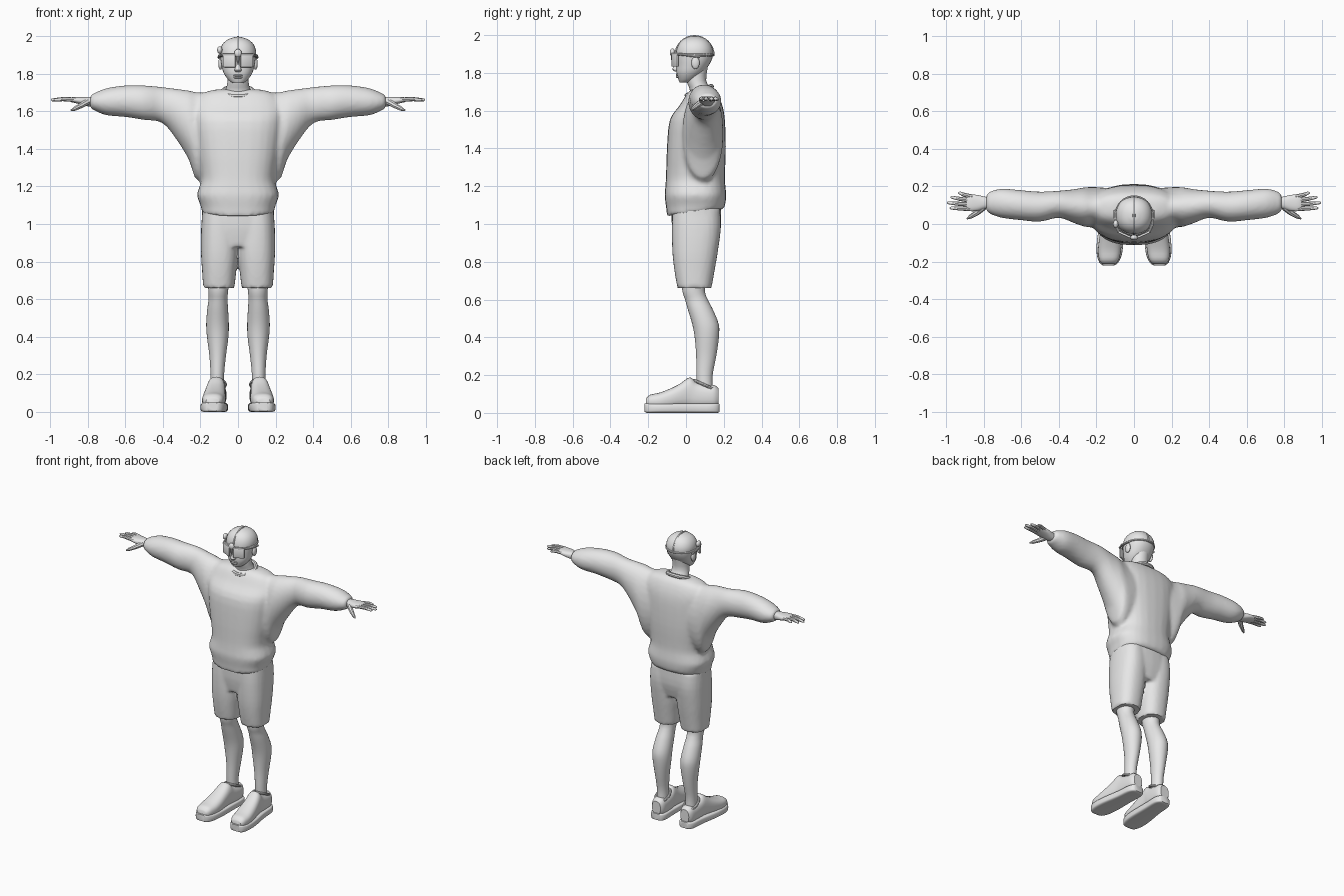
import bpy, bmesh
from math import sin, cos, pi, radians
from mathutils import Vector

cube = bpy.data.objects.get("Cube")
if cube:
    bpy.data.objects.remove(cube, do_unlink=True)

grey = bpy.data.materials.new("plain_grey")
grey.use_nodes = True
colour = (0.8, 0.8, 0.8, 1)
grey.diffuse_color = colour
grey.node_tree.nodes["Principled BSDF"].inputs["Base Color"].default_value = colour


def activate(ob):
    bpy.ops.object.select_all(action='DESELECT')
    ob.select_set(True)
    bpy.context.view_layer.objects.active = ob


def finish(ob, mirror=False, voxel=0, relax=0):
    """Apply mirror, fusing and relaxing, then shade and colour."""
    activate(ob)
    if mirror:
        ob.modifiers.new("mirror", 'MIRROR')
    if voxel:
        ob.modifiers.new("fuse", 'REMESH').voxel_size = voxel
    if relax:
        ob.modifiers.new("relax", 'SMOOTH').iterations = relax
    bpy.ops.object.convert(target='MESH')
    ob.data.materials.clear()
    ob.data.materials.append(grey)
    bpy.ops.object.shade_smooth_by_angle(angle=radians(40))
    return ob


def spline(a, b, c, d, t):
    return b + t * ((c - a) + t * ((2*a - 5*b + 4*c - d) + t * (3*b - a - 3*c + d))) / 2


def loft(name, axis, rows, power=2.0, steps=3, sides=28):
    """Rows hold position, then centre and radius on each of the other two axes."""
    dense = []
    for i in range(len(rows) - 1):
        quad = [rows[max(0, min(len(rows) - 1, i + k))] for k in (-1, 0, 1, 2)]
        dense += [[spline(*v, s / steps) for v in zip(*quad)] for s in range(steps)]
    dense.append(rows[-1])
    bm = bmesh.new()
    rings = []
    for p, cu, ru, cv, rv in dense:
        ring = []
        for k in range(sides):
            c, s = cos(2 * pi * k / sides), sin(2 * pi * k / sides)
            u = cu + ru * abs(c) ** (2 / power) * (1 if c > 0 else -1)
            v = cv + rv * abs(s) ** (2 / power) * (1 if s > 0 else -1)
            co = {'x': (p, u, v), 'y': (u, p, v), 'z': (u, v, p)}[axis]
            ring.append(bm.verts.new(co))
        rings.append(ring)
    for low, high in zip(rings, rings[1:]):
        for k in range(sides):
            j = (k + 1) % sides
            bm.faces.new((low[k], low[j], high[j], high[k]))
    bm.faces.new(rings[0][::-1])
    bm.faces.new(rings[-1])
    bmesh.ops.recalc_face_normals(bm, faces=bm.faces)
    mesh = bpy.data.meshes.new(name)
    bm.to_mesh(mesh)
    bm.free()
    ob = bpy.data.objects.new(name, mesh)
    bpy.context.collection.objects.link(ob)
    return ob


def tube(name, points, radii, closed=False, mirror=False):
    curve = bpy.data.curves.new(name, 'CURVE')
    curve.dimensions = '3D'
    curve.bevel_depth = 1
    curve.bevel_resolution = 2
    curve.use_fill_caps = True
    line = curve.splines.new('POLY')
    line.points.add(len(points) - 1)
    line.use_cyclic_u = closed
    for k, (p, co) in enumerate(zip(line.points, points)):
        p.co = (*co, 1)
        p.radius = radii[min(k, len(radii) - 1)]
    ob = bpy.data.objects.new(name, curve)
    bpy.context.collection.objects.link(ob)
    return finish(ob, mirror)


def ball(name, at, size, mirror=False):
    bpy.ops.mesh.primitive_uv_sphere_add(segments=20, ring_count=12, radius=1, location=at)
    ob = bpy.context.object
    ob.name = name
    ob.scale = size
    bpy.ops.object.transform_apply(location=True, rotation=True, scale=True)
    return finish(ob, mirror)


def join(main, extra):
    activate(main)
    extra.select_set(True)
    bpy.ops.object.join()
    return main


# Sweater: trunk and batwing sleeves fused together
trunk = loft("sweater", 'z', [
    (1.06, 0, .19, .045, .145), (1.1, 0, .2, .05, .157), (1.15, 0, .218, .05, .163),
    (1.19, 0, .208, .05, .16), (1.25, 0, .195, .05, .156), (1.4, 0, .22, .055, .156),
    (1.55, 0, .24, .06, .146), (1.63, 0, .24, .08, .112), (1.69, 0, .2, .085, .08),
    (1.715, 0, .12, .085, .05)], 2.5)
for v in trunk.data.vertices:
    if v.co.z < 1.08:
        v.co.z += .12 * (v.co.y - .05)
sleeve = loft("sleeve", 'x', [
    (0, .07, .11, 1.5, .2), (.2, .088, .108, 1.46, .24), (.26, .09, .105, 1.525, .185),
    (.32, .095, .09, 1.578, .14), (.4, .105, .072, 1.632, .096), (.5, .092, .08, 1.645, .092),
    (.6, .1, .08, 1.653, .084), (.7, .11, .078, 1.65, .072), (.76, .113, .062, 1.65, .048),
    (.785, .113, .044, 1.65, .036)])
sleeve = finish(sleeve, mirror=True)
finish(join(trunk, sleeve), voxel=.012, relax=4)

# Neckline rib
turn = [2 * pi * k / 32 for k in range(32)]
tube("collar", [(.078 * cos(a), .07 + .065 * sin(a), 1.705 + .024 * sin(a)) for a in turn],
     [.013], closed=True)

# Shorts: hips and two legs fused together
hips = loft("shorts", 'z', [(.88, 0, .16, .05, .11), (.98, 0, .19, .055, .13),
                            (1.1, 0, .19, .055, .13)], 2.6)
short_leg = finish(loft("short_leg", 'z', [
    (.66, .102, .083, .045, .09), (.75, .1, .091, .045, .106), (.85, .098, .099, .048, .12),
    (.98, .098, .098, .055, .13), (1.08, .098, .09, .055, .125)], 2.4), mirror=True)
finish(join(hips, short_leg), voxel=.011, relax=2)

# Bare legs
finish(loft("legs", 'z', [
    (.12, .11, .036, .1, .042), (.2, .11, .036, .098, .043), (.3, .108, .044, .107, .053),
    (.4, .108, .057, .11, .064), (.47, .109, .06, .103, .07), (.55, .108, .055, .075, .066),
    (.6, .106, .05, .055, .06), (.65, .105, .053, .04, .06), (.75, .103, .06, .045, .07)]),
    mirror=True)

# Shoes: upper, sole and ankle rim
finish(loft("shoe_uppers", 'y', [
    (-.212, .135, .035, .055, .02), (-.19, .133, .052, .06, .036), (-.14, .13, .061, .062, .045),
    (-.08, .125, .06, .075, .055), (-.03, .121, .055, .09, .066), (.02, .116, .05, .105, .083),
    (.055, .113, .05, .093, .07), (.11, .111, .05, .087, .062), (.15, .11, .046, .087, .06),
    (.172, .11, .032, .085, .045)], 2.5), mirror=True)
finish(loft("shoe_soles", 'y', [
    (-.22, .135, .03, .028, .022), (-.205, .134, .05, .026, .026), (-.16, .131, .067, .025, .025),
    (-.08, .126, .07, .025, .025), (.04, .116, .06, .025, .025), (.13, .111, .057, .025, .025),
    (.165, .11, .045, .025, .025), (.177, .11, .03, .026, .022)], 5), mirror=True)
tube("shoe_rims", [(.11 + .043 * cos(a), .1 + .058 * sin(a), .147 - .026 * sin(a)) for a in turn],
     [.008], closed=True, mirror=True)

# Hands: palm, four fingers and thumb
finish(loft("palms", 'x', [
    (.74, .113, .03, 1.65, .026), (.79, .113, .032, 1.65, .026), (.83, .112, .042, 1.655, .021),
    (.87, .112, .044, 1.66, .016), (.89, .112, .036, 1.66, .012)], 2.4), mirror=True)
for finger, root, tip, reach in (("little", .145, .165, .935), ("ring", .124, .142, .975),
                                 ("middle", .102, .113, .995), ("index", .08, .085, .98)):
    mid = (.87 + reach) / 2
    tube(finger + "_fingers", [(.86, root, 1.66), (mid, (root + tip) / 2, 1.664),
                               (reach - .008, tip, 1.66), (reach, tip, 1.66)],
         [.012, .011, .008, .003], mirror=True)
tube("thumbs", [(.8, .09, 1.65), (.835, .06, 1.63), (.87, .038, 1.612), (.888, .028, 1.604)],
     [.018, .015, .011, .004], mirror=True)

# Head and neck
finish(loft("head", 'z', [
    (1.75, 0, .03, -.008, .026), (1.765, 0, .05, .005, .045), (1.8, 0, .075, .02, .07),
    (1.84, 0, .087, .035, .086), (1.88, 0, .094, .043, .097), (1.92, 0, .096, .046, .097),
    (1.955, 0, .083, .046, .083), (1.98, 0, .056, .046, .057), (1.993, 0, .02, .046, .022)], 2.2))
finish(loft("neck", 'z', [
    (1.66, 0, .085, .08, .06), (1.71, 0, .066, .075, .055), (1.76, 0, .056, .055, .052),
    (1.83, 0, .056, .06, .055)]))
finish(loft("nose", 'z', [
    (1.808, 0, .012, -.048, .012), (1.818, 0, .019, -.053, .019), (1.84, 0, .012, -.05, .014),
    (1.88, 0, .009, -.046, .01)]))
for lip, z in (("upper_lip", 1.79), ("lower_lip", 1.779)):
    ball(lip, (0, -.044, z), (.025, .01, .006))
ball("ears", (.093, .05, 1.853), (.012, .022, .033), mirror=True)

# Wraparound glasses with a centre ornament
for part, half, z in (("lenses", .036, 1.866), ("brow_bars", .038, 1.9)):
    bpy.ops.mesh.primitive_cube_add(size=2, location=(.047, -.058, z), rotation=(0, 0, radians(24)))
    lens = bpy.context.object
    lens.name = part
    lens.scale = (half, .006, .033 if part == "lenses" else .006)
    bpy.ops.object.transform_apply(location=True, rotation=True, scale=True)
    bevel = lens.modifiers.new("bevel", 'BEVEL')
    bevel.width, bevel.segments = .004, 2
    finish(lens, mirror=True)
tube("glasses_arms", [(.08, -.045, 1.9), (.1, .0, 1.895), (.102, .075, 1.885)], [.007], mirror=True)
ball("ornament", (0, -.072, 1.908), (.02, .014, .022))
tube("bridge", [(0, -.07, 1.9), (0, -.072, 1.87), (0, -.066, 1.85)], [.008, .007, .003])

# Head straps: one around, one over the crown
tube("head_band", [(.097 * cos(a), .045 + .1 * sin(a), 1.895) for a in turn], [.007], closed=True)
tube("crown_strap", [(0, .045 + .1 * cos(a), 1.89 + .103 * sin(a)) for a in turn[:17]], [.007])
ball("side_clasp", (-.097, .0, 1.925), (.014, .022, .02))
